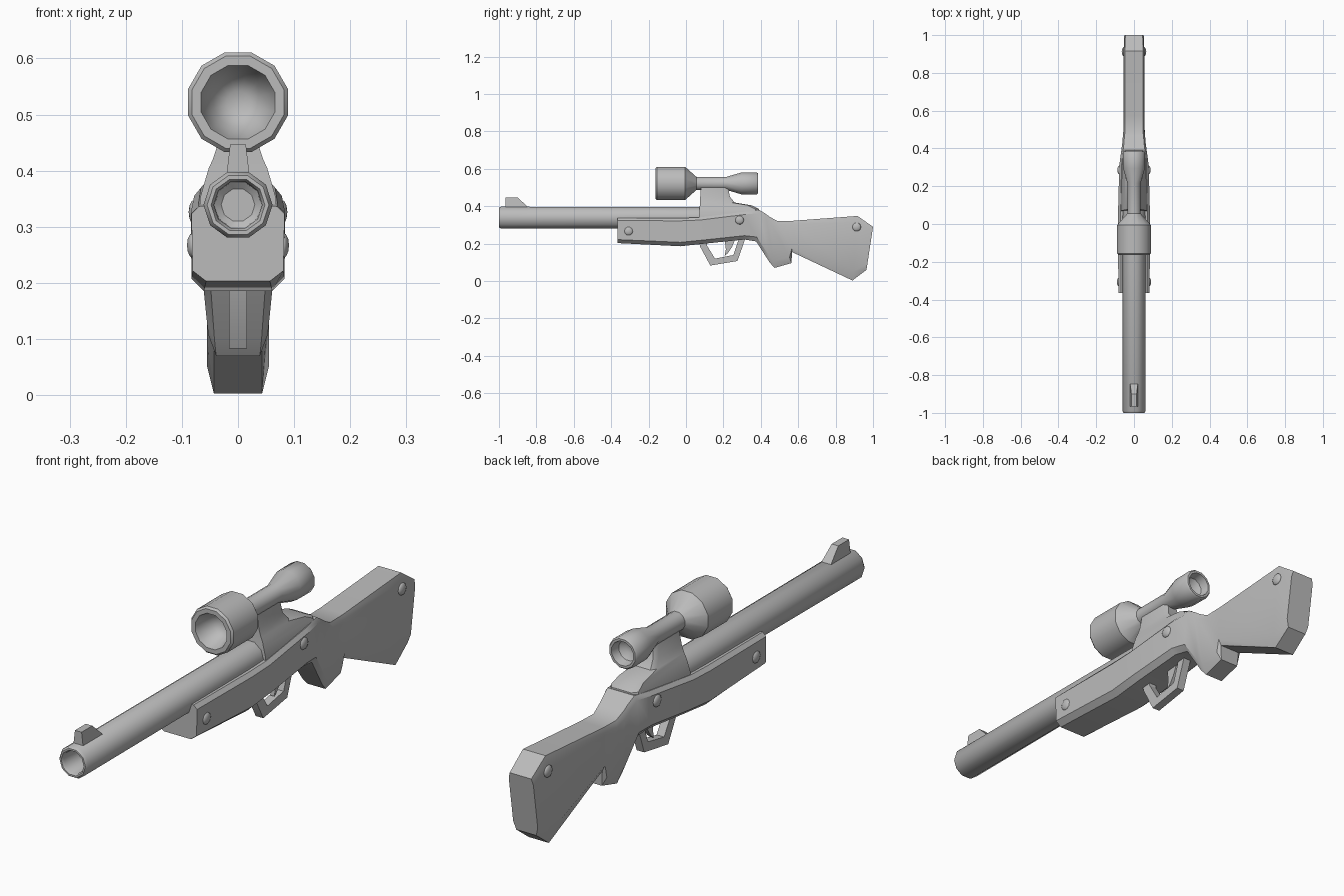
import bpy, bmesh, math

if "Cube" in bpy.data.objects:
    bpy.data.objects.remove(bpy.data.objects["Cube"], do_unlink=True)

# One plain grey for every part
GREY = (0.5, 0.5, 0.5, 1.0)
grey = bpy.data.materials.new("plain_grey")
grey.use_nodes = True
grey.diffuse_color = GREY
grey.node_tree.nodes["Principled BSDF"].inputs["Base Color"].default_value = GREY


def finish(obj, angle=40):
    obj.data.materials.clear()
    obj.data.materials.append(grey)
    bpy.ops.object.select_all(action='DESELECT')
    obj.select_set(True)
    bpy.context.view_layer.objects.active = obj
    bpy.ops.object.shade_smooth_by_angle(angle=math.radians(angle))
    return obj


def loft(name, rings, angle=40):
    """Skin a list of equally sized vertex rings and cap both ends."""
    bm = bmesh.new()
    loops = [[bm.verts.new(p) for p in ring] for ring in rings]
    n = len(loops[0])
    for a, b in zip(loops, loops[1:]):
        for i in range(n):
            j = (i + 1) % n
            bm.faces.new((a[i], a[j], b[j], b[i]))
    bm.faces.new(loops[0])
    bm.faces.new(loops[-1])
    bmesh.ops.recalc_face_normals(bm, faces=bm.faces)
    mesh = bpy.data.meshes.new(name)
    bm.to_mesh(mesh)
    bm.free()
    obj = bpy.data.objects.new(name, mesh)
    bpy.context.collection.objects.link(obj)
    return finish(obj, angle)


def turned(name, profile, z, sides):
    """Turn (y, radius) pairs around a lengthwise axis, flat side up."""
    turns = [(k + 0.5) * math.tau / sides for k in range(sides)]
    return loft(name, [[(r * math.sin(t), y, z + r * math.cos(t)) for t in turns]
                       for y, r in profile])


def plate(name, outline, bottom_half, top_half=None):
    """Side outline of (y, z) given thickness, thinner at the top if asked."""
    top_half = top_half or bottom_half
    low = min(z for y, z in outline)
    high = max(z for y, z in outline)

    def half(z):
        return bottom_half + (top_half - bottom_half) * (z - low) / (high - low)
    return loft(name, [[(s * half(z), y, z) for y, z in outline] for s in (-1, 1)], 30)


# Barrel with rounded muzzle and open bore
turned("barrel", [(-0.85, 0.03), (-0.86, 0.042), (-0.99, 0.043), (-1.0, 0.048),
                  (-1.0, 0.055), (-0.99, 0.0615), (0.12, 0.0595)], 0.339, 10)

# Front sight
plate("front_sight", [(-0.965, 0.38), (-0.965, 0.447), (-0.9, 0.447), (-0.845, 0.395),
                      (-0.845, 0.38)], 0.022, 0.014)

# Scope with hollowed ends
turned("scope", [(-0.08, 0.02), (-0.095, 0.045), (-0.15, 0.064), (-0.163, 0.068),
                 (-0.163, 0.085), (-0.155, 0.092), (-0.005, 0.092), (0.056, 0.036),
                 (0.215, 0.036), (0.295, 0.06), (0.378, 0.061), (0.384, 0.056),
                 (0.384, 0.047), (0.35, 0.04), (0.335, 0.02)], 0.522, 12)

# Receiver rising into the scope mount: height, front, back, half width
receiver = [(0.28, 0.07, 0.37, 0.068), (0.35, 0.07, 0.395, 0.068),
            (0.385, 0.072, 0.39, 0.058), (0.405, 0.074, 0.35, 0.052),
            (0.42, 0.075, 0.26, 0.045), (0.45, 0.076, 0.235, 0.035),
            (0.5, 0.08, 0.225, 0.028)]
loft("receiver_and_scope_mount",
     [[(-w, f, z), (w, f, z), (w, b - 0.02, z), (w * 0.7, b, z), (-w * 0.7, b, z),
       (-w, b - 0.02, z)] for z, f, b, w in receiver], 35)

# Stock stations: top point, bottom point, half widths at top and bottom, bevel
stock = [((-0.366, 0.337), (-0.366, 0.203), 0.083, 0.081, 0.024),
         ((-0.03, 0.337), (-0.03, 0.186), 0.084, 0.083, 0.022),
         ((0.07, 0.34), (0.1, 0.2), 0.084, 0.083, 0.022),
         ((0.31, 0.37), (0.313, 0.222), 0.078, 0.076, 0.02),
         ((0.393, 0.38), (0.375, 0.212), 0.067, 0.066, 0.016),
         ((0.425, 0.36), (0.447, 0.1), 0.062, 0.056, 0.014),
         ((0.45, 0.342), (0.473, 0.07), 0.06, 0.053, 0.014),
         ((0.49, 0.32), (0.564, 0.096), 0.056, 0.053, 0.014),
         ((0.57, 0.322), (0.567, 0.155), 0.055, 0.055, 0.012),
         ((0.917, 0.348), (0.89, 0.003), 0.055, 0.055, 0.012),
         ((1.0, 0.29), (0.965, 0.06), 0.052, 0.052, 0.01)]
rings = []
for (yt, zt), (yb, zb), wt, wb, bevel in stock:
    half = [(wt - 0.6 * bevel, 0), (wt, 0.1), (wb, 0.86), (wb - bevel, 1)]
    section = half + [(-x, u) for x, u in reversed(half)]
    rings.append([(x, yt + (yb - yt) * u, zt + (zb - zt) * u) for x, u in section])
loft("stock", rings, 35)

# Trigger guard and trigger
plate("trigger_guard", [(0.07, 0.215), (0.075, 0.185), (0.13, 0.083), (0.275, 0.107),
                        (0.32, 0.235), (0.285, 0.235), (0.253, 0.139), (0.155, 0.12),
                        (0.112, 0.19), (0.112, 0.215)], 0.016)
plate("trigger", [(0.205, 0.24), (0.27, 0.24), (0.245, 0.18), (0.225, 0.15),
                  (0.207, 0.135), (0.213, 0.17)], 0.009)

# Domed screw heads on both sides
for label, x, y, z in (("fore_end", 0.08, -0.307, 0.267), ("receiver", 0.077, 0.286, 0.326),
                       ("butt", 0.054, 0.912, 0.289)):
    for side, s in (("left", 1), ("right", -1)):
        bpy.ops.mesh.primitive_uv_sphere_add(segments=10, ring_count=6, radius=1,
                                             location=(s * x, y, z),
                                             rotation=(0, math.pi / 2, 0))
        screw = bpy.context.object
        screw.name = f"{label}_screw_{side}"
        screw.scale = (0.024, 0.024, 0.011)
        finish(screw, 60)
